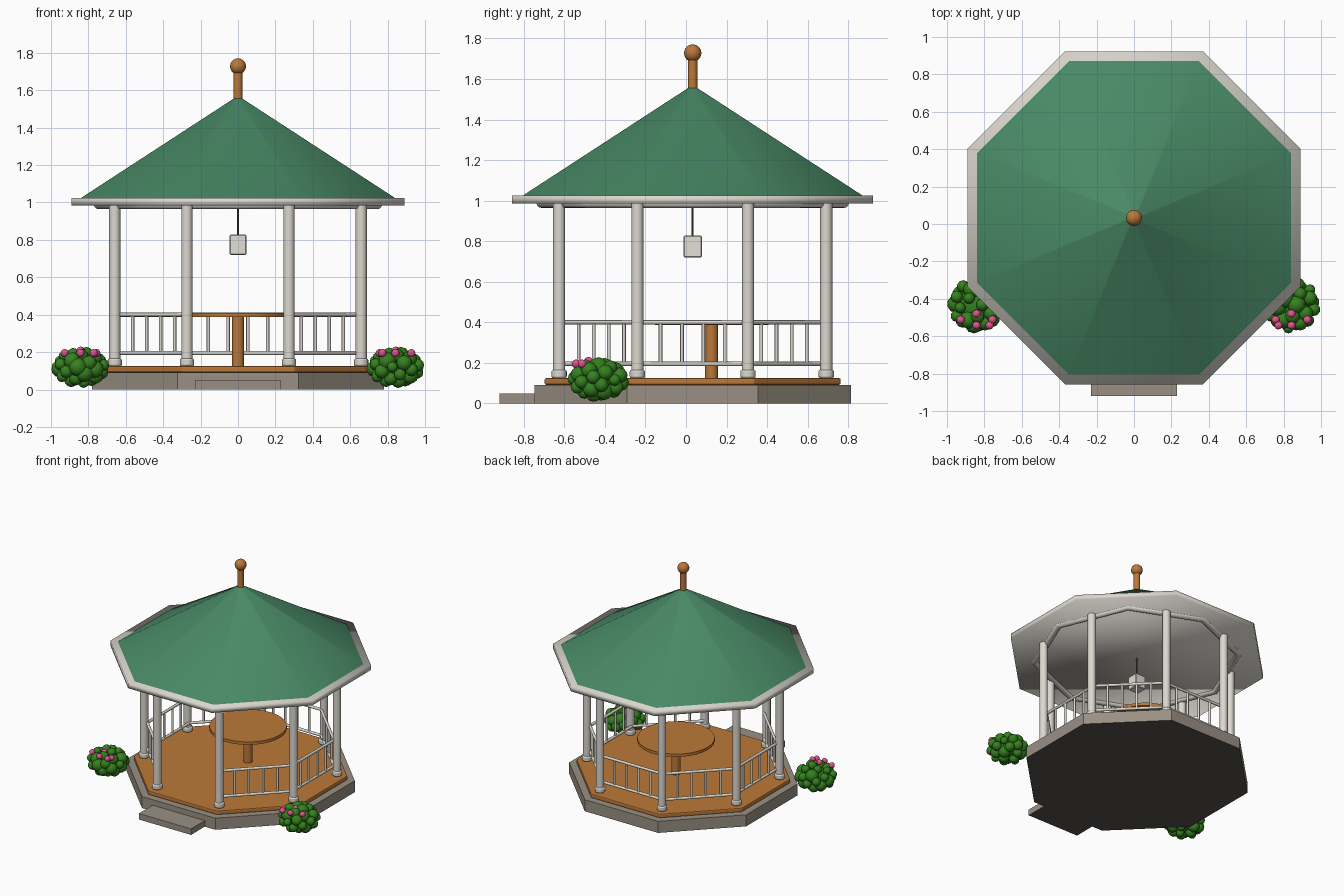
import bpy, math, random
from mathutils import Vector

if "Cube" in bpy.data.objects:
    bpy.data.objects.remove(bpy.data.objects["Cube"])

random.seed(4)
CY = 0.033                      # gazebo axis in y
COS = math.cos(math.pi / 8)     # apothem / corner radius of an octagon


def mat(name, r, g, b):
    m = bpy.data.materials.new(name)
    m.diffuse_color = (r, g, b, 1)
    m.use_nodes = True
    m.node_tree.nodes["Principled BSDF"].inputs["Base Color"].default_value = m.diffuse_color
    return m


WHITE = mat("white paint", 0.72, 0.69, 0.63)
GREEN = mat("roof green", 0.065, 0.25, 0.13)
WOOD = mat("warm wood", 0.50, 0.19, 0.04)
STONE = mat("stone", 0.32, 0.28, 0.23)
LEAF = mat("leaf green", 0.035, 0.22, 0.013)
PINK = mat("blossom pink", 0.75, 0.09, 0.27)
DARK = mat("dark metal", 0.09, 0.085, 0.08)
GLASS = mat("lamp glass", 0.77, 0.74, 0.68)


def finish(name, m, smooth=35):
    o = bpy.context.object
    o.name = name
    o.data.materials.append(m)
    if smooth == 180:
        bpy.ops.object.shade_smooth()
    elif smooth:
        bpy.ops.object.shade_smooth_by_angle(angle=math.radians(smooth))
    return o


def bevel(o, w, seg=2):
    b = o.modifiers.new("bevel", 'BEVEL')
    b.width, b.segments = w, seg
    return o


def cone(name, m, r1, r2, z0, z1, x=0, y=CY, n=16, rot=0, smooth=35, fill='NGON'):
    bpy.ops.mesh.primitive_cone_add(vertices=n, radius1=r1, radius2=r2, depth=z1 - z0, end_fill_type=fill,
                                    location=(x, y, (z0 + z1) / 2), rotation=(0, 0, rot))
    return finish(name, m, smooth)


def octagon(name, m, a1, a2, z0, z1, smooth=0, fill='NGON'):
    return cone(name, m, a1 / COS, a2 / COS, z0, z1, n=8, rot=math.pi / 8, smooth=smooth, fill=fill)


def bar(name, m, a, b, r, n=8):
    a, b = Vector(a), Vector(b)
    d = b - a
    bpy.ops.mesh.primitive_cylinder_add(vertices=n, radius=r, depth=d.length, location=(a + b) / 2)
    bpy.context.object.rotation_euler = d.to_track_quat('Z', 'Y').to_euler()
    return finish(name, m, 50)


def box(name, m, x0, x1, y0, y1, z0, z1):
    bpy.ops.mesh.primitive_cube_add(size=1, location=((x0 + x1) / 2, (y0 + y1) / 2, (z0 + z1) / 2))
    bpy.context.object.scale = (x1 - x0, y1 - y0, z1 - z0)
    bpy.ops.object.transform_apply(location=False, rotation=False, scale=True)
    return finish(name, m, 0)


def ball(name, m, p, r, sub=2, scale=(1, 1, 1)):
    bpy.ops.mesh.primitive_ico_sphere_add(subdivisions=sub, radius=r, location=p)
    bpy.context.object.scale = scale
    return finish(name, m, 180)


def dark_underside(o):
    """Faces that point down get the dark colour."""
    o.data.materials.append(DARK)
    for f in o.data.polygons:
        f.material_index = 1 if f.normal.z < -0.9 else 0
    return o


# base: plinth, step and deck
dark_underside(octagon("plinth", STONE, 0.78, 0.78, 0, 0.092))
dark_underside(box("step", STONE, -0.23, 0.23, -0.92, -0.70, 0, 0.048))
bevel(octagon("deck", WOOD, 0.73, 0.73, 0.092, 0.125), 0.008)

# roof: eave slab, beam ring, open roof cone, finial
octagon("eave", WHITE, 0.89, 0.89, 0.985, 1.025, smooth=180)
bpy.ops.mesh.primitive_torus_add(major_segments=8, minor_segments=12, major_radius=0.745,
                                 minor_radius=0.026, location=(0, CY, 0.99))
finish("beam_ring", WHITE)
octagon("roof", GREEN, 0.84, 0.016, 1.024, 1.56, smooth=180, fill='NOTHING')
cone("finial_post", WOOD, 0.024, 0.024, 1.53, 1.70)
ball("finial_ball", WOOD, (0, CY, 1.728), 0.043, 3)


# posts and railings, open at the front
def corner(i, r, z):
    a = math.pi / 8 + i * math.pi / 4
    return Vector((r * math.cos(a), CY + r * math.sin(a), z))


for i in range(8):
    p = corner(i, 0.713, 0)
    cone(f"post_{i}", WHITE, 0.03, 0.03, 0.12, 0.99, p.x, p.y)
    bevel(cone(f"post_foot_{i}", WHITE, 0.038, 0.038, 0.125, 0.165, p.x, p.y), 0.008)
    if i == 5:
        continue
    for label, z in (("top", 0.4), ("low", 0.195)):
        bar(f"{label}_rail_{i}", WHITE, corner(i, 0.69, z), corner(i + 1, 0.69, z), 0.011)
    for k in range(1, 5):
        lo = corner(i, 0.69, 0.195).lerp(corner(i + 1, 0.69, 0.195), k / 5)
        bar(f"baluster_{i}_{k}", WHITE, lo, lo + Vector((0, 0, 0.205)), 0.009)

# round table
cone("table_leg", WOOD, 0.032, 0.032, 0.12, 0.39, 0, 0.126)
cone("table_top", WOOD, 0.28, 0.28, 0.387, 0.41, 0, 0.126, n=32)

# hanging lamp
cone("lamp_stem", DARK, 0.005, 0.005, 0.82, 0.99, n=8)
bevel(box("lamp", GLASS, -0.045, 0.045, CY - 0.045, CY + 0.045, 0.72, 0.828), 0.005, 1)

# flowering bushes: leaf clumps spread over an ellipsoid
N = 32
for side, sx in (("left", -1), ("right", 1)):
    c = Vector((sx * 0.842, -0.432, 0.118))
    ball(f"{side}_bush_core", LEAF, c, 0.1, 2, (1, 1, 0.7))
    for k in range(N):
        h = 1 - 2 * (k + 0.5) / N
        a, q = k * 2.39996, math.sqrt(1 - h * h)
        r = random.uniform(0.028, 0.052)
        p = Vector(((0.158 - r) * q * math.cos(a), (0.154 - r) * q * math.sin(a), (0.112 - r) * h))
        ball(f"{side}_leaf_{k}", LEAF, c + p, r)
    for k, (dx, dy, dz) in enumerate(((-0.085, -0.08, 0.077), (0, -0.048, 0.09), (0.085, -0.08, 0.077),
                                      (0, -0.11, 0.077), (0.07, -0.11, 0.077))):
        ball(f"{side}_blossom_{k}", PINK, c + Vector((-sx * dx, dy, dz)), 0.022)
